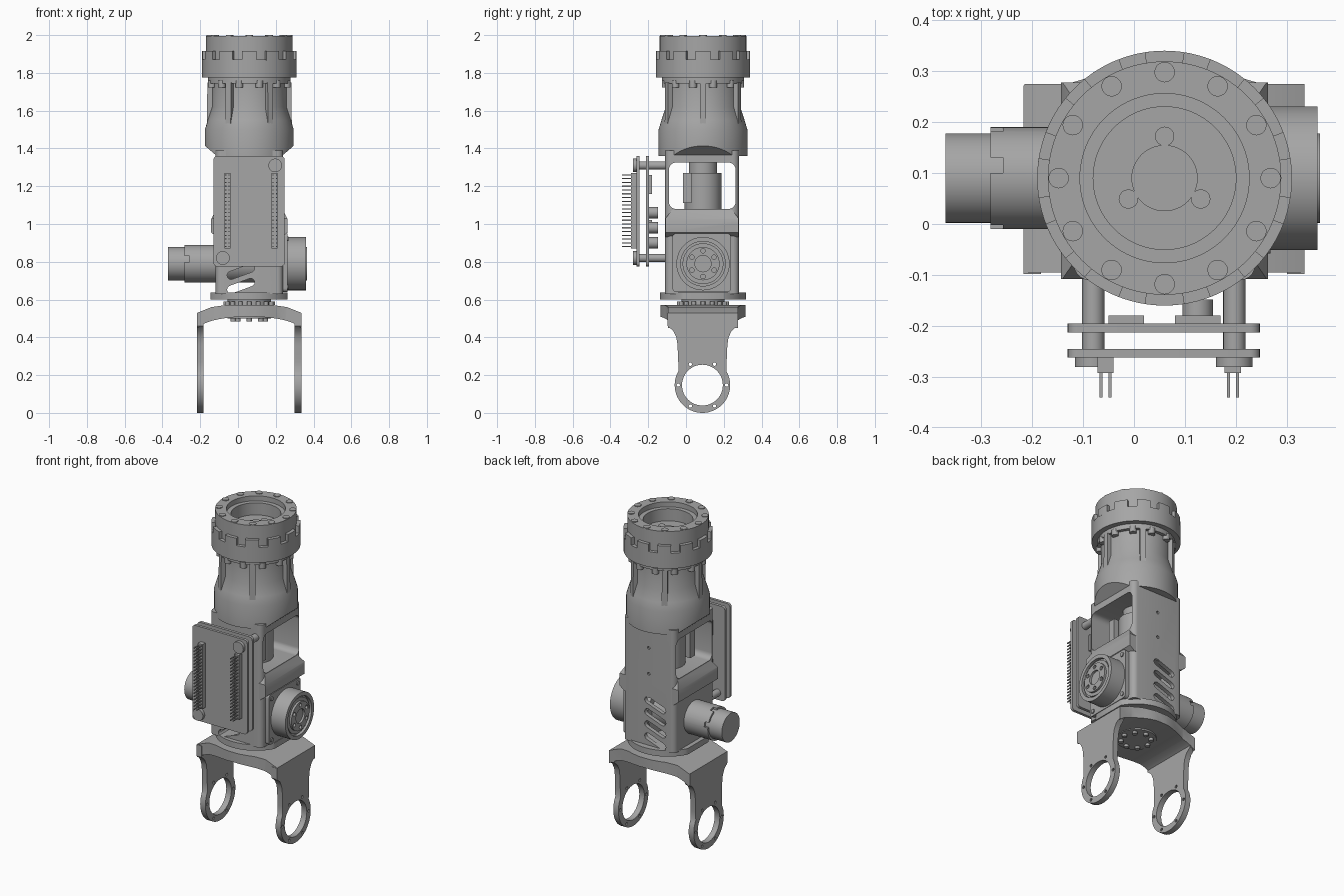
import bpy, bmesh
from math import sin, cos, pi, radians
from mathutils import Vector

cube = bpy.data.objects.get("Cube")
if cube:
    bpy.data.objects.remove(cube)

grey = bpy.data.materials.new("machined grey")
grey.use_nodes = True
grey.diffuse_color = (0.38, 0.38, 0.38, 1)
grey.node_tree.nodes["Principled BSDF"].inputs["Base Color"].default_value = grey.diffuse_color

CX, CY = 0.06, 0.09          # main axis
MZ = 0.79                    # side motor height


def finish(name, bm):
    bmesh.ops.recalc_face_normals(bm, faces=bm.faces)
    me = bpy.data.meshes.new(name)
    bm.to_mesh(me)
    bm.free()
    me.materials.append(grey)
    ob = bpy.data.objects.new(name, me)
    bpy.context.collection.objects.link(ob)
    return ob


def prism(name, axis, lo, hi, *outlines):
    """Extrude flat outlines along an axis; the 2D points use the other two axes in order."""
    i = "xyz".index(axis)
    bm = bmesh.new()
    for pts in outlines:
        rings = []
        for h in (lo, hi):
            ring = []
            for p in pts:
                co = list(p)
                co.insert(i, h)
                ring.append(bm.verts.new(co))
            rings.append(ring)
        bm.faces.new(rings[0])
        bm.faces.new(rings[1])
        for k in range(len(pts)):
            j = (k + 1) % len(pts)
            bm.faces.new((rings[0][k], rings[0][j], rings[1][j], rings[1][k]))
    return finish(name, bm)


def arc(u, v, r, a0, a1, n):
    return [(u + r * cos(radians(a0 + (a1 - a0) * k / n)),
             v + r * sin(radians(a0 + (a1 - a0) * k / n))) for k in range(n + 1)]


def circle(u, v, r, n=48):
    return arc(u, v, r, 0, 360, n)[:-1]


def bolt_circle(u, v, ring, r, count, start=0, n=16):
    return [circle(*c, r, n) for c in arc(u, v, ring, start, start + 360, count)[:-1]]


def rrect(u0, u1, v0, v1, r=0.02, n=5):
    return (arc(u1 - r, v1 - r, r, 0, 90, n) + arc(u0 + r, v1 - r, r, 90, 180, n)
            + arc(u0 + r, v0 + r, r, 180, 270, n) + arc(u1 - r, v0 + r, r, 270, 360, n))


def box(u0, u1, v0, v1):
    return [(u0, v0), (u1, v0), (u1, v1), (u0, v1)]


def lathe(name, profile, n=72):
    bm = bmesh.new()
    vs = [bm.verts.new((CX + r, CY, z)) for r, z in profile]
    es = [bm.edges.new(p) for p in zip(vs, vs[1:])]
    bmesh.ops.spin(bm, geom=vs + es, cent=(CX, CY, 0), axis=(0, 0, 1),
                   angle=2 * pi, steps=n, use_merge=True)
    bmesh.ops.remove_doubles(bm, verts=bm.verts, dist=1e-5)
    return finish(name, bm)


def boolean(ob, cutter, op="DIFFERENCE"):
    mod = ob.modifiers.new("cut", "BOOLEAN")
    mod.object, mod.operation, mod.solver = cutter, op, "EXACT"
    dg = bpy.context.evaluated_depsgraph_get()
    ob.data = bpy.data.meshes.new_from_object(ob.evaluated_get(dg))
    ob.modifiers.clear()
    bpy.data.objects.remove(cutter)


# Fork bridge: arched profile trimmed by its plan outline
half = [(0.275, 0.45), (0.275, 0.53), (0.20, 0.56), (0.13, 0.57)]
under = [(CX + 0.27 * cos(radians(a)), 0.44 + 0.07 * sin(radians(a))) for a in range(165, 14, -10)]
bridge = prism("fork_bridge", "y", -0.2, 0.4, under + [(CX + x, z) for x, z in half]
               + [(CX - x, z) for x, z in reversed(half)])
quad = [(0.275, 0.185), (0.19, 0.185), (0.09, 0.215), (0.04, 0.225)]
plan = [(CX + x, CY + y) for x, y in quad] + [(CX - x, CY + y) for x, y in reversed(quad)]
plan += [(CX - x, CY - y) for x, y in quad] + [(CX + x, CY - y) for x, y in reversed(quad)]
boolean(bridge, prism("plan_cutter", "z", 0.3, 0.7, plan), "INTERSECT")

# Fork arms with ring ends
AY, AZ = 0.087, 0.147
neck = [(0.185, 0.53), (0.185, 0.46), (0.155, 0.435), (0.138, 0.40), (0.132, 0.36), (0.128, 0.27)]
for name, x in (("right_fork_arm", -0.217), ("left_fork_arm", 0.300)):
    arm = prism(name, "x", x, x + 0.035,
                [(AY - y, z) for y, z in neck] + arc(AY, AZ, 0.147, 150, 390, 40)
                + [(AY + y, z) for y, z in reversed(neck)])
    boolean(arm, prism("ring_cutter", "x", x - 0.1, x + 0.1, circle(AY, AZ, 0.108),
                       *bolt_circle(AY, AZ, 0.128, 0.009, 6, 0, 10)))

# Swivel joint between the fork and the body
prism("swivel_disc", "z", 0.50, 0.605, circle(CX, CY, 0.115))
prism("swivel_bolts", "z", 0.57, 0.59, *bolt_circle(CX, CY, 0.125, 0.012, 16))
prism("swivel_under_bolts", "z", 0.485, 0.51, *bolt_circle(CX, CY, 0.085, 0.014, 8))
flange = prism("base_flange", "z", 0.60, 0.637, circle(CX, CY, 0.228, 72))
boolean(flange, prism("side_trim", "z", 0.5, 0.7, box(-0.145, 0.262, -0.2, 0.4)), "INTERSECT")

# Hollow body with side window and slanted slots
body = prism("body_housing", "z", 0.63, 1.39, rrect(-0.118, 0.238, -0.11, 0.28, 0.03))
boolean(body, prism("cavity", "z", 0.65, 1.06, rrect(-0.09, 0.21, -0.085, 0.255, 0.02)))
boolean(body, prism("window", "x", -0.4, 0.5, rrect(-0.09, 0.262, 1.08, 1.325, 0.035)))


def slot(u, v, length, r, tilt):
    return (arc(u + length * cos(radians(tilt)), v + length * sin(radians(tilt)), r, tilt - 90, tilt + 90, 8)
            + arc(u - length * cos(radians(tilt)), v - length * sin(radians(tilt)), r, tilt + 90, tilt + 270, 8))


boolean(body, prism("slots", "y", -0.3, 0.5,
                    *[slot(0.015, 0.672 + 0.075 * k, 0.055, 0.021, 20) for k in range(4)]))
boolean(body, prism("screw_holes", "y", 0.27, 0.4,
                    *[circle(CX, z, 0.009, 12) for z in (1.08, 1.24)]))
side = [(0.17, 0.93), (0.203, 0.955), (0.203, 1.025), (0.175, 1.08)]
ledge = prism("side_ledge", "y", -0.108, 0.278,
              [(CX + x, z) for x, z in side] + [(CX - x, z) for x, z in reversed(side)])
boolean(ledge, prism("ledge_trim", "x", -0.5, 0.5, [
    (-0.108, 0.9), (0.278, 0.9), (0.278, 1.03), (0.24, 1.081), (-0.07, 1.081), (-0.108, 1.03)]), "INTERSECT")

# Upright motor inside the window
prism("inner_motor", "z", 1.07, 1.27, circle(CX, CY, 0.098))
prism("inner_motor_cap", "z", 1.27, 1.39, circle(CX, CY, 0.075))
prism("inner_motor_plug", "x", -0.05, 0.17, box(-0.015, 0.03, 1.11, 1.27))

# Left drive: square mount, drum and ringed face
prism("drive_mount", "x", 0.22, 0.262, rrect(-0.072, 0.238, 0.64, 0.95, 0.02))
prism("drive_mount_screws", "x", 0.26, 0.268,
      *[circle(y, z, 0.013, 14) for y in (-0.045, 0.21) for z in (0.667, 0.922)])
drum = prism("drive_drum", "x", 0.10, 0.36, circle(0.09, MZ, 0.141, 64))
boolean(drum, prism("face_groove", "x", 0.34, 0.5, circle(0.09, MZ, 0.118)))
prism("drive_hub", "x", 0.3, 0.365, circle(0.09, MZ, 0.088))
hub = prism("drive_ring", "x", 0.3, 0.352, circle(0.09, MZ, 0.108))
hub = bpy.data.objects["drive_hub"]
boolean(hub, prism("hub_bore", "x", 0.32, 0.5, circle(0.09, MZ, 0.043),
                   *bolt_circle(0.09, MZ, 0.068, 0.012, 6, 30, 12)))
prism("drive_core", "x", 0.3, 0.345, circle(0.09, MZ, 0.03, 24))

# Right motor barrel and notched cap
prism("motor_cap", "x", -0.37, -0.25, circle(0.09, MZ, 0.088))
barrel = prism("motor_barrel", "x", -0.282, 0.1, circle(0.09, MZ, 0.1))
boolean(barrel, prism("barrel_notch", "x", -0.3, -0.257, box(-0.1, 0.3, 0.80, 0.83),
                      box(0.1, 0.13, 0.85, 0.95)))

# Collar, neck and ribs
collar = lathe("neck_collar", [(0, 1.36), (0.235, 1.36), (0.235, 1.50), (0.22, 1.55),
                               (0.197, 1.62), (0.197, 1.76), (0, 1.76)])
boolean(collar, prism("collar_trim", "y", -0.5, 0.5, [
    (CX - 0.16, 1.35), (CX + 0.16, 1.35), (CX + 0.26, 1.435), (CX + 0.26, 1.9),
    (CX - 0.26, 1.9), (CX - 0.26, 1.435)]), "INTERSECT")
for k in range(6):
    rib = prism(f"neck_rib_{k + 1}", "y", -0.016, 0.016,
                [(0.15, 1.48), (0.225, 1.52), (0.222, 1.75), (0.15, 1.75)])
    rib.location = (CX, CY, 0)
    rib.rotation_euler.z = k * pi / 3

# Castellated head with stepped bore
prism("head_lower_bolts", "z", 1.722, 1.76, *bolt_circle(CX, CY, 0.205, 0.02, 12, 15))
lathe("head_ring", [(0, 1.745), (0.218, 1.745), (0.218, 1.775), (0.25, 1.775), (0.25, 1.87),
                    (0.229, 1.87), (0.229, 1.996), (0.166, 1.996), (0.166, 1.965),
                    (0.14, 1.965), (0.14, 1.89), (0, 1.89)], 96)
prism("head_teeth", "z", 1.865, 1.915,
      *[arc(CX, CY, 0.25, a - 9, a + 9, 6) + arc(CX, CY, 0.22, a + 9, a - 9, 6)
        for a in range(0, 360, 30)])
prism("head_bolts", "z", 1.98, 2.0, *bolt_circle(CX, CY, 0.208, 0.02, 12, 0, 20))
prism("bore_boss", "z", 1.88, 1.896, circle(CX, CY, 0.065))
prism("bore_lobes", "z", 1.88, 1.895, *bolt_circle(CX, CY, 0.082, 0.019, 3, 90))

# Twin circuit boards on standoffs
board = rrect(-0.13, 0.247, 0.775, 1.36, 0.02)
prism("inner_board", "y", -0.213, -0.195, board)
prism("outer_board", "y", -0.262, -0.245, board)
posts = [(0.197, 1.31), (-0.08, 0.82)]
prism("board_standoffs", "y", -0.275, -0.10, *[circle(*p, 0.022, 24) for p in posts])
prism("standoff_caps", "y", -0.281, -0.26, *[circle(*p, 0.036, 32) for p in posts])
prism("pin_headers", "y", -0.292, -0.26, *[box(x - 0.016, x + 0.016, 0.87, 1.27) for x in (-0.056, 0.194)])
prism("header_pins", "y", -0.34, -0.29,
      *[box(x - 0.003, x + 0.003, z - 0.003, z + 0.003)
        for c in (-0.056, 0.194) for x in (c - 0.009, c + 0.009)
        for z in [0.88 + 0.02 * k for k in range(20)]])

# Components behind the inner board
prism("board_capacitors", "y", -0.196, -0.148, *[circle(0.125, z, 0.03, 24) for z in (0.90, 0.98, 1.06)])
prism("board_chips", "y", -0.196, -0.18, box(-0.05, 0.02, 0.95, 1.02), box(-0.05, 0.02, 1.17, 1.26),
      box(0.08, 0.17, 1.16, 1.26))

for ob in bpy.context.collection.objects:
    if ob.type == "MESH":
        ob.select_set(True)
        bpy.context.view_layer.objects.active = ob
bpy.ops.object.shade_smooth_by_angle(angle=radians(30))
